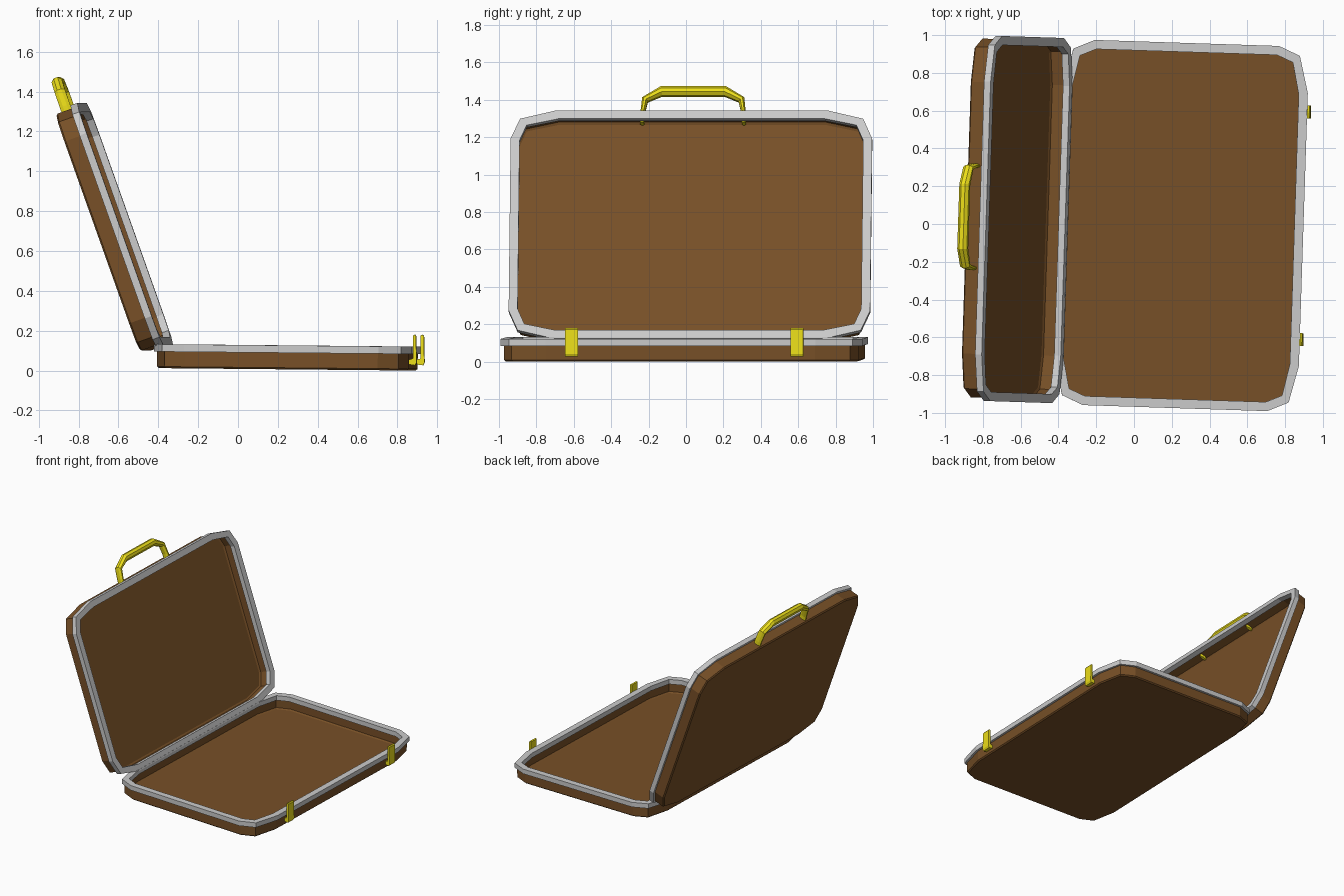
import bpy, bmesh
from math import radians
from mathutils import Matrix, Vector

if "Cube" in bpy.data.objects:
    bpy.data.objects.remove(bpy.data.objects["Cube"])


def material(name, rgb):
    m = bpy.data.materials.new(name)
    m.diffuse_color = (*rgb, 1)
    m.use_nodes = True
    m.node_tree.nodes["Principled BSDF"].inputs["Base Color"].default_value = m.diffuse_color
    return m


brown = material("brown_leather", (0.187, 0.08, 0.02))
yellow = material("brass_yellow", (0.85, 0.74, 0.01))


def outline(inset, z):
    """Rounded-corner rectangle (12 points), shrunk by inset."""
    i = inset
    q = [(.648 - i, .723 - .2 * i), (.600 - .75 * i, .918 - .75 * i), (.488 - .2 * i, .967 - i)]
    pts = q + [(-x, y) for x, y in reversed(q)]
    pts += [(-x, -y) for x, y in q] + [(x, -y) for x, y in reversed(q)]
    return [Vector((x, y, z)) for x, y in pts]


def loft(name, rings, matrix, mat=None, closed=False):
    """Skin a list of equal rings; cap the ends unless closed into a loop."""
    bm = bmesh.new()
    vr = [[bm.verts.new(p) for p in r] for r in rings]
    n = len(vr[0])
    pairs = list(zip(vr, vr[1:])) + ([(vr[-1], vr[0])] if closed else [])
    for a, b in pairs:
        for k in range(n):
            bm.faces.new((a[k], a[(k + 1) % n], b[(k + 1) % n], b[k]))
    if not closed:
        bm.faces.new(vr[0])
        bm.faces.new(vr[-1])
    bmesh.ops.recalc_face_normals(bm, faces=bm.faces[:])
    me = bpy.data.meshes.new(name)
    bm.to_mesh(me)
    bm.free()
    ob = bpy.data.objects.new(name, me)
    bpy.context.collection.objects.link(ob)
    ob.matrix_world = matrix
    if mat:
        me.materials.append(mat)
    return ob


# Placement of the two halves: rim face is local z = 0, the tray hangs below it
turn = Matrix.Rotation(radians(-1.87), 4, 'Z')
base_m = turn @ Matrix.Translation((.249, 0, .126)) @ Matrix.Rotation(radians(.55), 4, 'Y')
lid_m = turn @ Matrix.Translation((-.566, .005, .733)) @ Matrix.Rotation(radians(70.4), 4, 'Y')

# Hollow tray and metal rim, identical for both halves
tray = [(.044, -.110), (.031, -.103), (.031, -.008), (.017, -.008), (.017, -.112), (.026, -.120)]
rim = [(0, 0), (0, -.037), (.048, -.037), (.048, 0)]
for part, m in (("base", base_m), ("lid", lid_m)):
    loft(part + "_tray", [outline(*p) for p in tray], m, brown)
    loft(part + "_rim", [outline(*p) for p in rim], m, None, closed=True)

# Handle on the lid: (sideways, height from lid centre, half thickness)
half = [(.272, .60, .011), (.270, .66, .012), (.258, .735, .019), (.170, .783, .027)]
path = [(-a, b, t) for a, b, t in half] + list(reversed(half))
octo = [(1, .4), (.4, 1), (-.4, 1), (-1, .4), (-1, -.4), (-.4, -1), (.4, -1), (1, -.4)]
rings = []
for k, (v, s, t) in enumerate(path):
    p0, p1 = path[max(k - 1, 0)], path[min(k + 1, len(path) - 1)]
    d = Vector((p1[0] - p0[0], p1[1] - p0[1])).normalized()
    ring = []
    for a, b in octo:
        off_v, off_s = -d.y * t * a, d.x * t * a
        ring.append(Vector((-(s + off_s), v + off_v + .005, -.078 + .027 * b)))
    rings.append(ring)
loft("handle", rings, lid_m, yellow)

# Two latches standing on the front edge of the base
latch = [(.880, .030), (.910, .026), (.917, .040), (.914, .172), (.908, .180),
         (.898, .176), (.898, .060), (.880, .055)]
for name, v in (("latch_left", -.583), ("latch_right", .623)):
    loft(name, [[Vector((u, v + w, z)) for u, z in latch] for w in (-.034, .034)], turn, yellow)
